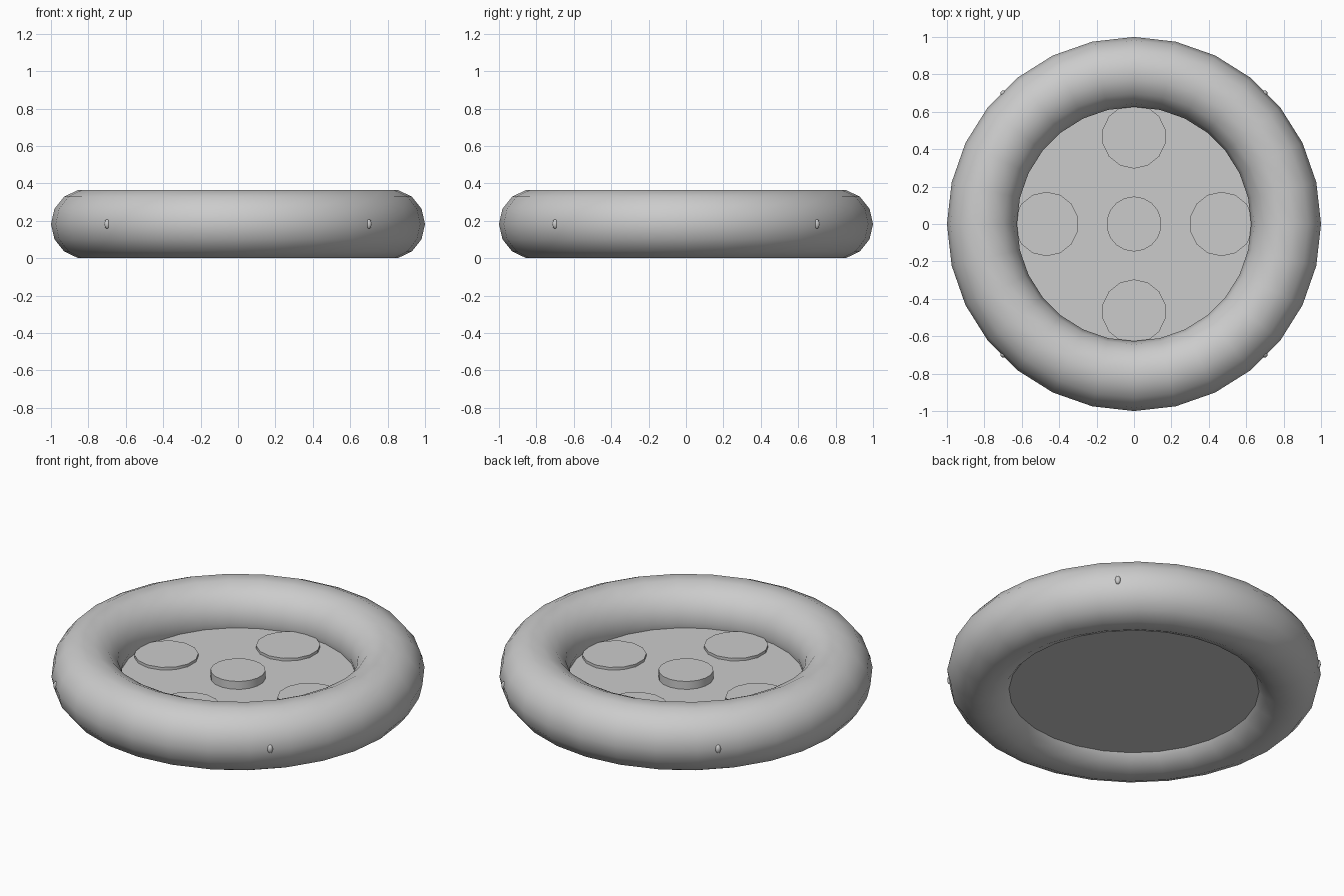
import bpy, math

if "Cube" in bpy.data.objects:
    bpy.data.objects.remove(bpy.data.objects["Cube"])

# one plain grey for everything
grey = bpy.data.materials.new("plain_grey")
grey.diffuse_color = (0.6, 0.6, 0.6, 1)
grey.use_nodes = True
grey.node_tree.nodes["Principled BSDF"].inputs["Base Color"].default_value = grey.diffuse_color


def finish(name, angle=40):
    ob = bpy.context.object
    ob.name = name
    ob.data.materials.append(grey)
    bpy.ops.object.shade_smooth_by_angle(angle=math.radians(angle))
    return ob


def disc(name, x, y, r, z0, z1, sides):
    bpy.ops.mesh.primitive_cylinder_add(vertices=sides, radius=r, depth=z1 - z0,
                                        location=(x, y, (z0 + z1) / 2))
    return finish(name)


# inflated outer ring
TUBE = 0.187
MID = TUBE * math.sin(math.radians(540 / 7))
bpy.ops.mesh.primitive_torus_add(major_segments=28, minor_segments=14,
                                 major_radius=1 - TUBE, minor_radius=TUBE,
                                 location=(0, 0, MID))
finish("inflated_ring", 60)

# floor, centre hub and four seat pads
disc("floor", 0, 0, 0.70, 0.07, 0.148, 28)
disc("centre_hub", 0, 0, 0.147, 0.14, 0.195, 18)
for i in range(4):
    a = i * math.pi / 2
    disc(f"seat_pad_{i + 1}", 0.468 * math.cos(a), 0.468 * math.sin(a),
         0.172, 0.14, 0.164, 14)

# four small grip knobs on the outside of the ring
for i in range(4):
    a = math.pi / 4 + i * math.pi / 2
    bpy.ops.mesh.primitive_uv_sphere_add(segments=10, ring_count=8, radius=1,
                                         location=(0.988 * math.cos(a), 0.988 * math.sin(a), MID),
                                         rotation=(0, 0, a))
    bpy.context.object.scale = (0.016, 0.016, 0.025)
    finish(f"grip_knob_{i + 1}", 60)
